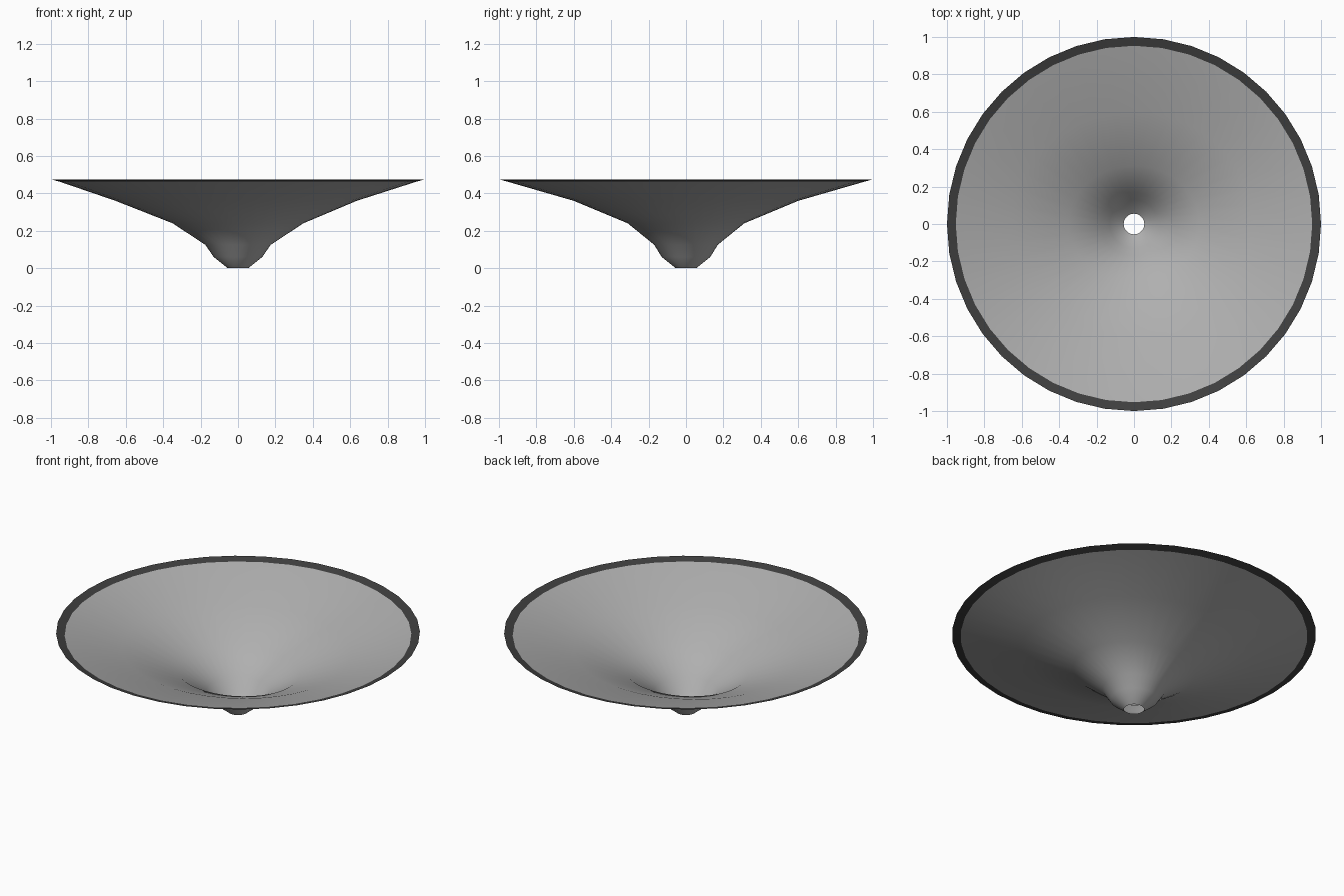
import bpy, bmesh
from math import cos, sin, tau

SIDES = 40

cube = bpy.data.objects.get("Cube")
if cube:
    bpy.data.objects.remove(cube, do_unlink=True)


def make_material(name, grey):
    mat = bpy.data.materials.new(name)
    mat.use_nodes = True
    colour = (grey, grey, grey, 1)
    mat.diffuse_color = colour
    bsdf = next(n for n in mat.node_tree.nodes if n.type == 'BSDF_PRINCIPLED')
    bsdf.inputs["Base Color"].default_value = colour
    bsdf.inputs["Roughness"].default_value = 0.8
    return mat


def loft(name, rings, mat):
    """Open surface through rings of (x radius, y radius, x centre, height)."""
    bm = bmesh.new()
    loops = []
    for rx, ry, cx, z in rings:
        loops.append([bm.verts.new((cx + rx * cos(tau * i / SIDES),
                                    ry * sin(tau * i / SIDES), z))
                      for i in range(SIDES)])
    for low, high in zip(loops, loops[1:]):
        for i in range(SIDES):
            j = (i + 1) % SIDES
            # Faces look up into the bowl
            face = bm.faces.new((low[j], low[i], high[i], high[j]))
            face.smooth = True
    mesh = bpy.data.meshes.new(name)
    bm.to_mesh(mesh)
    bm.free()
    mesh.materials.append(mat)
    obj = bpy.data.objects.new(name, mesh)
    bpy.context.collection.objects.link(obj)
    return obj


dish_grey = make_material("dish grey", 0.43)
rim_black = make_material("rim charcoal", 0.05)

# Flared dish, open at the bottom of its neck
rim_inner = (0.953, 0.953, 0, 0.462)
loft("funnel_dish", [
    (0.055, 0.055, 0, 0.0),
    (0.13, 0.13, 0, 0.06),
    (0.175, 0.17, 0, 0.125),
    (0.35, 0.312, 0, 0.24),
    (0.645, 0.6, -0.01, 0.36),
    rim_inner,
], dish_grey)

# Dark band around the lip
loft("rim_band", [rim_inner, (1, 1, 0, 0.475)], rim_black)
